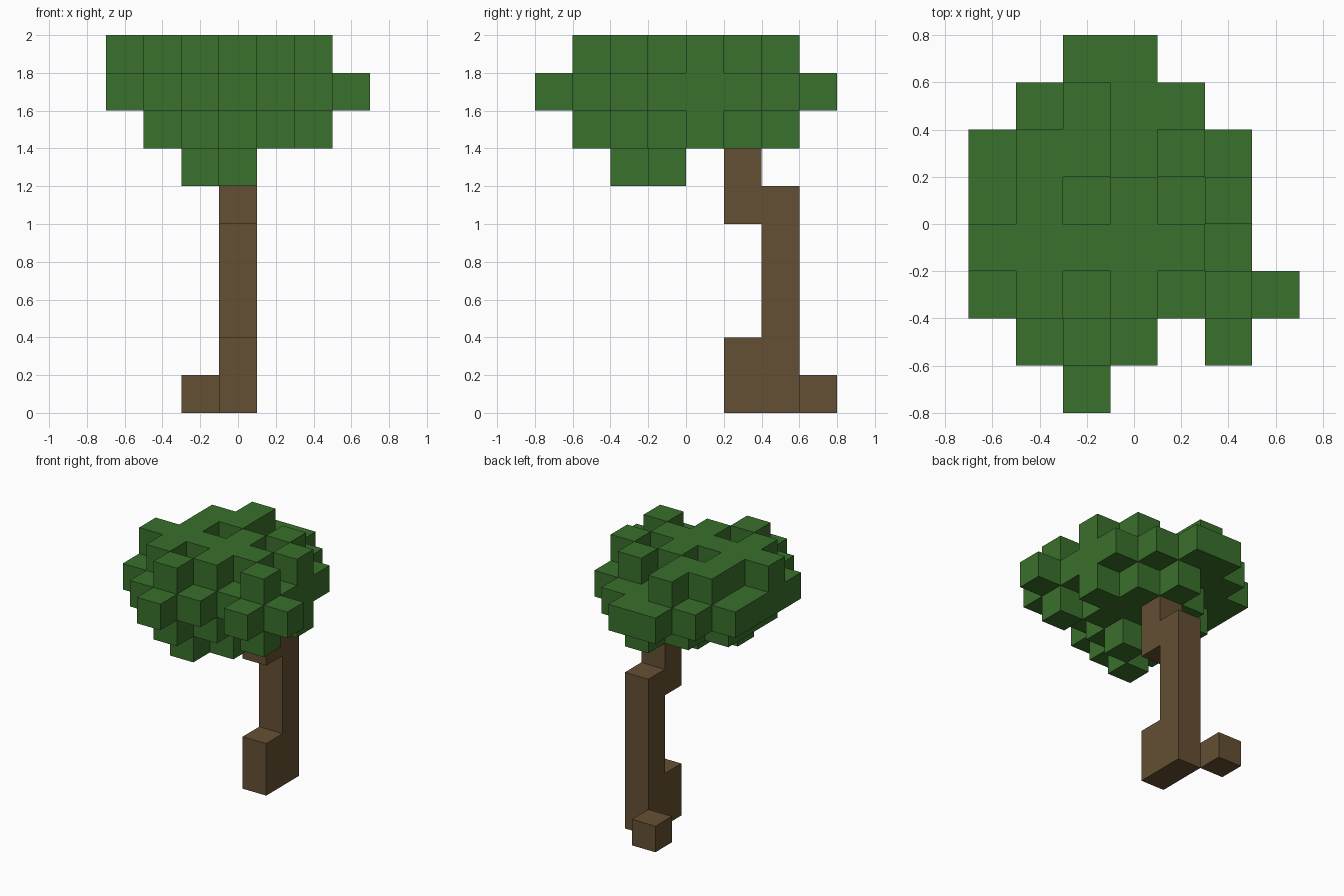
import bpy
import bmesh
from mathutils import Vector

if "Cube" in bpy.data.objects:
    bpy.data.objects.remove(bpy.data.objects["Cube"], do_unlink=True)

SIZE = 0.2
ORIGIN = Vector((-0.7, -0.8, 0))
AXES = [Vector(v) for v in ((1, 0, 0), (0, 1, 0), (0, 0, 1))]


def make_material(name, colour):
    mat = bpy.data.materials.new(name)
    mat.use_nodes = True
    mat.diffuse_color = (*colour, 1)
    mat.node_tree.nodes["Principled BSDF"].inputs["Base Color"].default_value = (*colour, 1)
    return mat


def block_object(name, cells, mat):
    """Outer skin of a set of grid blocks; shared inner walls are left out."""
    bm = bmesh.new()
    for cell in sorted(cells):
        centre = Vector(cell) + Vector((0.5, 0.5, 0.5))
        for a in range(3):
            for sign in (1, -1):
                n = AXES[a] * sign
                if tuple(int(c) for c in Vector(cell) + n) in cells:
                    continue
                u = AXES[(a + 1) % 3] * sign / 2
                v = AXES[(a + 2) % 3] / 2
                mid = centre + n / 2
                corners = (mid - u - v, mid + u - v, mid + u + v, mid - u + v)
                bm.faces.new([bm.verts.new(ORIGIN + p * SIZE) for p in corners])
    bmesh.ops.remove_doubles(bm, verts=bm.verts, dist=0.001)
    mesh = bpy.data.meshes.new(name)
    bm.to_mesh(mesh)
    bm.free()
    mesh.materials.append(mat)
    obj = bpy.data.objects.new(name, mesh)
    bpy.context.collection.objects.link(obj)
    return obj


def column(x, y, bottom, top):
    return {(x, y, z) for z in range(bottom, top)}


# Trunk: main post, front root, bent top, and a small root block at the back
trunk = column(3, 6, 0, 6) | column(3, 5, 0, 2) | column(3, 5, 5, 7)
block_object("trunk", trunk, make_material("bark brown", (0.130, 0.080, 0.033)))
block_object("back_root", column(2, 7, 0, 1), bpy.data.materials["bark brown"])

# Leaf layers from lowest to highest; rows run front to back, # is a block
LAYERS = [
    [".......", ".......", "..#....", "...#...",
     ".......", ".......", ".......", "......."],
    [".......", "..#....", ".###.#.", ".####..",
     ".#####.", "..###..", "...#...", "......."],
    ["..#....", ".###.#.", "#######", "######.",
     "######.", "######.", ".####..", "..##..."],
    [".......", "..#....", ".#.#.#.", "#####..",
     ".#.#.#.", ".##.#..", "..#....", "......."],
]
leaves = {(x, y, z + 6)
          for z, layer in enumerate(LAYERS)
          for y, row in enumerate(layer)
          for x, mark in enumerate(row) if mark == "#"}
block_object("leaf_crown", leaves, make_material("leaf green", (0.042, 0.162, 0.025)))
